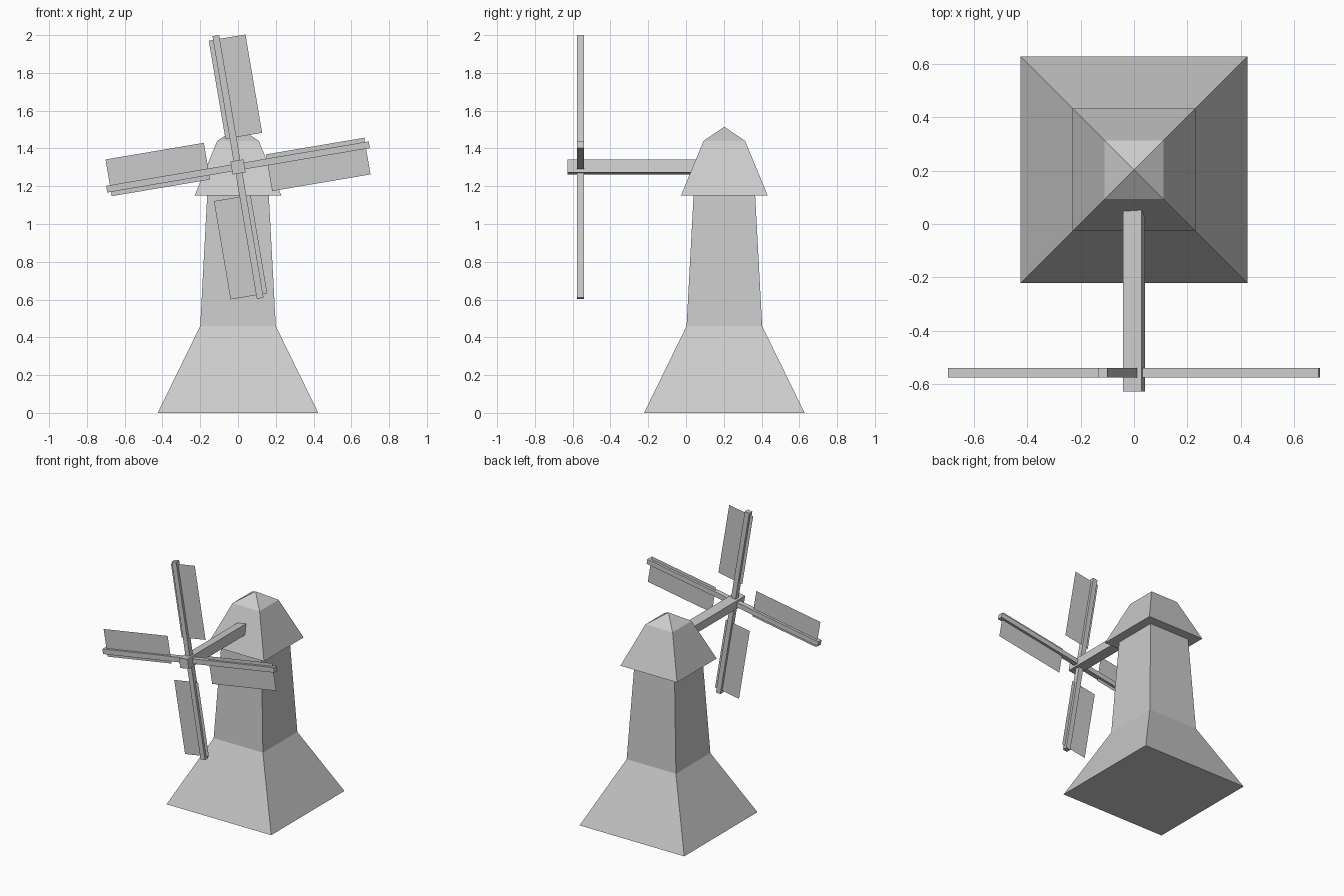
import bpy, bmesh, math
from mathutils import Matrix, Vector

cube = bpy.data.objects.get("Cube")
if cube:
    bpy.data.objects.remove(cube, do_unlink=True)

grey = bpy.data.materials.new("plain_grey")
grey.use_nodes = True
colour = (0.6, 0.6, 0.6, 1)
grey.diffuse_color = colour
grey.node_tree.nodes["Principled BSDF"].inputs["Base Color"].default_value = colour

TOWER_Y = 0.203
HUB = Vector((0, -0.558, 1.302))
TILT = math.radians(-9.6)


def finish(name, bm, matrix=Matrix()):
    bmesh.ops.transform(bm, matrix=matrix, verts=bm.verts)
    bmesh.ops.recalc_face_normals(bm, faces=bm.faces)
    mesh = bpy.data.meshes.new(name)
    bm.to_mesh(mesh)
    bm.free()
    mesh.materials.append(grey)
    obj = bpy.data.objects.new(name, mesh)
    bpy.context.collection.objects.link(obj)
    return obj


def square_tower(name, profile):
    """Stack square rings given as (half width, height); zero width is a peak."""
    bm = bmesh.new()
    rings = []
    for half, z in profile:
        corners = [(-1, -1), (1, -1), (1, 1), (-1, 1)] if half else [(0, 0)]
        rings.append([bm.verts.new((half * x, TOWER_Y + half * y, z)) for x, y in corners])
    for low, high in zip(rings, rings[1:]):
        for i in range(4):
            j = (i + 1) % 4
            top = [high[j], high[i]] if len(high) == 4 else [high[0]]
            bm.faces.new([low[i], low[j]] + top)
    bm.faces.new(rings[0])
    if len(rings[-1]) == 4:
        bm.faces.new(rings[-1])
    return finish(name, bm)


def box(name, low, high, matrix):
    low, high = Vector(low), Vector(high)
    bm = bmesh.new()
    bmesh.ops.create_cube(bm, size=1)
    bmesh.ops.scale(bm, vec=high - low, verts=bm.verts)
    bmesh.ops.translate(bm, vec=(low + high) / 2, verts=bm.verts)
    return finish(name, bm, matrix)


# Tower with flared base, and overhanging cap
square_tower("tower", [(0.425, 0), (0.2, 0.46), (0.163, 1.152)])
square_tower("cap", [(0.23, 1.15), (0.11, 1.44), (0, 1.515)])

# Square shaft running from the cap through the hub
place = Matrix.Translation(HUB)
box("shaft", (-0.035, -0.07, -0.035), (0.035, 0.66, 0.035),
    place @ Matrix.Rotation(TILT, 4, "Y"))

# Four arms, each with a thin offset sail through its middle
for i in range(4):
    turn = place @ Matrix.Rotation(TILT + i * math.pi / 2, 4, "Y")
    box(f"arm_{i + 1}", (-0.018, -0.018, 0), (0.018, 0.018, 0.705), turn)
    bm = bmesh.new()
    bm.faces.new([bm.verts.new((x, 0, z)) for x, z in
                  [(-0.041, 0.157), (0.156, 0.157), (0.156, 0.685), (-0.041, 0.685)]])
    finish(f"sail_{i + 1}", bm, turn)
